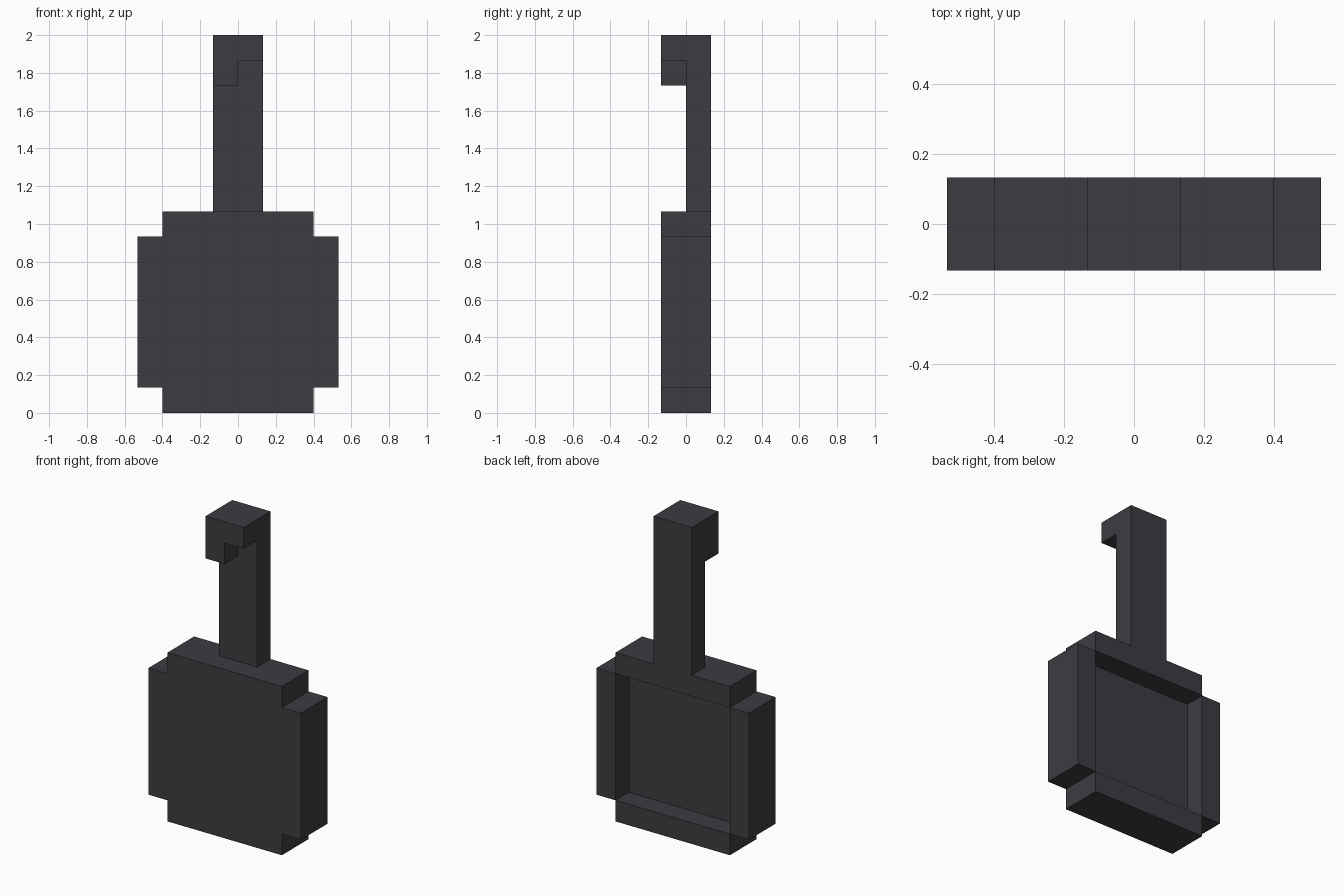
import bpy
import bmesh
from mathutils import Vector

cube = bpy.data.objects.get("Cube")
if cube:
    bpy.data.objects.remove(cube, do_unlink=True)

U = 2 / 15  # one block unit

iron = bpy.data.materials.new("dark_iron")
iron.use_nodes = True
color = (0.047, 0.044, 0.053, 1)
iron.diffuse_color = color
bsdf = next(n for n in iron.node_tree.nodes if n.type == 'BSDF_PRINCIPLED')
bsdf.inputs["Base Color"].default_value = color


def box(name, low, high):
    """Flat-shaded box between two corners given in block units."""
    low, high = Vector(low) * U, Vector(high) * U
    size, middle = high - low, (low + high) / 2
    bm = bmesh.new()
    bmesh.ops.create_cube(bm, size=1)
    for v in bm.verts:
        v.co = Vector(a * b for a, b in zip(v.co, size)) + middle
    mesh = bpy.data.meshes.new(name)
    bm.to_mesh(mesh)
    bm.free()
    mesh.materials.append(iron)
    obj = bpy.data.objects.new(name, mesh)
    bpy.context.collection.objects.link(obj)
    return obj


# Pan: floor at the front, raised rim open towards the back
box("pan_floor", (-3, -1, 1), (3, 0, 7))
box("rim_bottom", (-3, -1, 0), (3, 1, 1))
box("rim_top", (-3, -1, 7), (3, 1, 8))
box("rim_left", (3, -1, 1), (4, 1, 7))
box("rim_right", (-4, -1, 1), (-3, 1, 7))

# Handle with a hook bent forward at its end
box("handle", (-1, 0, 8), (1, 1, 15))
box("hook_bend", (-1, -1, 14), (1, 0, 15))
box("hook_tip", (-1, -1, 13), (0, 0, 14))
